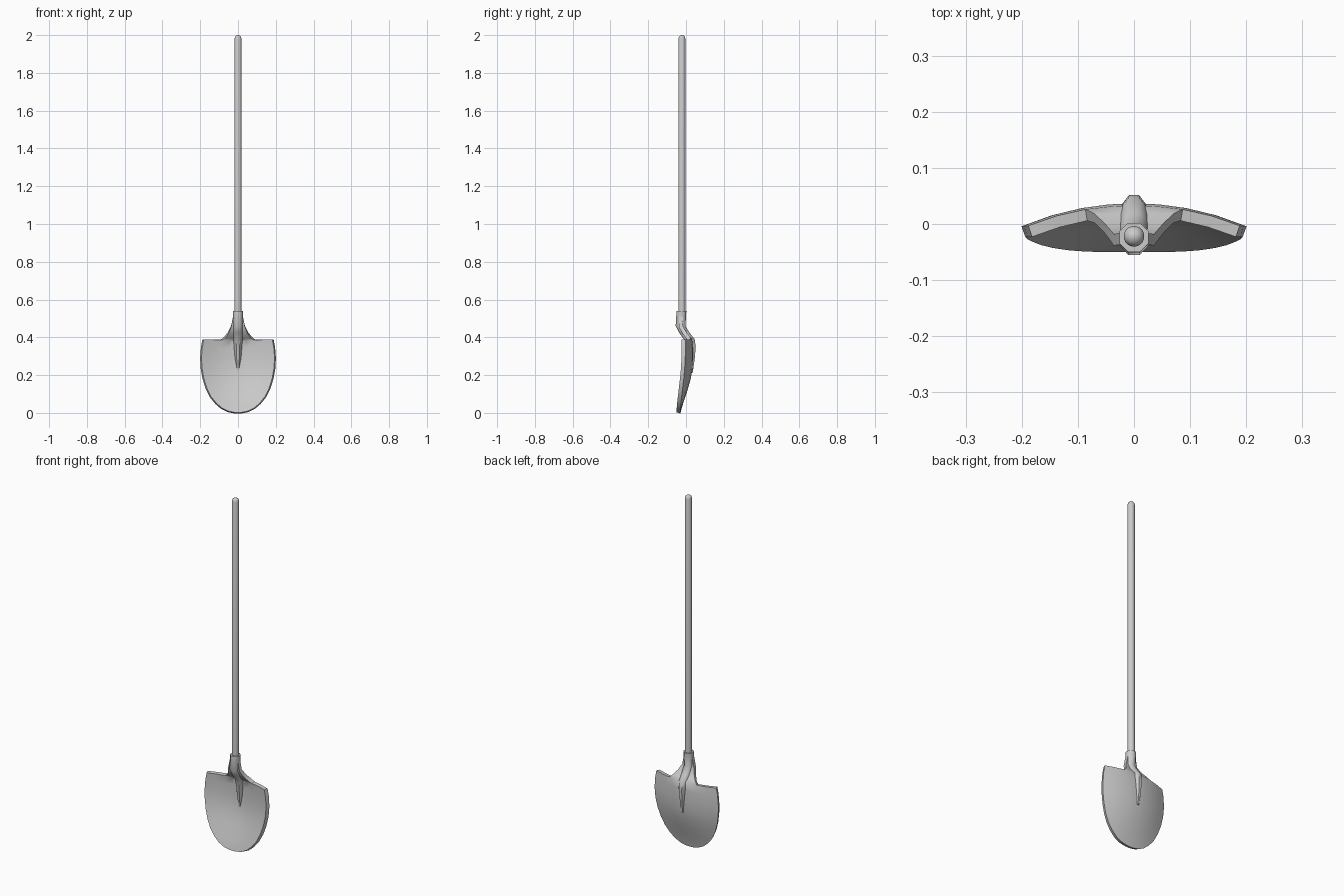
import bpy, bmesh, math

if "Cube" in bpy.data.objects:
    bpy.data.objects.remove(bpy.data.objects["Cube"])


def finish(bm, name, angle=40, thickness=0):
    bmesh.ops.recalc_face_normals(bm, faces=bm.faces)
    mesh = bpy.data.meshes.new(name)
    bm.to_mesh(mesh)
    bm.free()
    obj = bpy.data.objects.new(name, mesh)
    bpy.context.collection.objects.link(obj)
    bpy.ops.object.select_all(action='DESELECT')
    bpy.context.view_layer.objects.active = obj
    obj.select_set(True)
    if thickness:
        mod = obj.modifiers.new("thickness", 'SOLIDIFY')
        mod.thickness = thickness
        mod.offset = 0
        bpy.ops.object.modifier_apply(modifier=mod.name)
    bpy.ops.object.shade_smooth_by_angle(angle=math.radians(angle))
    return obj


def loft(name, stations, sides, angle):
    """Closed tube through rings given as (z, centre y, x radius, y radius)."""
    bm = bmesh.new()
    rings = []
    for z, cy, rx, ry in stations:
        ring = []
        for i in range(sides):
            a = 2 * math.pi * (i + 0.5) / sides
            ring.append(bm.verts.new((rx * math.cos(a), cy + ry * math.sin(a), z)))
        rings.append(ring)
    for a, b in zip(rings, rings[1:]):
        for i in range(sides):
            j = (i + 1) % sides
            bm.faces.new((a[i], a[j], b[j], b[i]))
    bm.faces.new(rings[0])
    bm.faces.new(rings[-1])
    return finish(bm, name, angle)


# Long round handle with a domed top
R, HY = 0.0185, -0.022
handle = [(0.46, HY, R, R), (1.982, HY, R, R)]
for d in (30, 55, 75):
    r = R * math.cos(math.radians(d))
    handle.append((1.982 + 0.018 * math.sin(math.radians(d)), HY, r, r))
handle.append((2.0, HY, 0.002, 0.002))
loft("handle", handle, 16, 50)

# Cranked socket that tapers into a ridge on the blade
loft("socket", [
    (0.215, 0.025, 0.009, 0.012),
    (0.28, 0.025, 0.017, 0.022),
    (0.35, 0.024, 0.023, 0.030),
    (0.39, 0.017, 0.026, 0.031),
    (0.425, -0.009, 0.027, 0.030),
    (0.46, -0.029, 0.027, 0.028),
    (0.54, -0.024, 0.028, 0.028)], 8, 50)

# Dished blade: rows of (z, half width, centre y, edge y)
rows = [
    (0.0, 0.018, -0.040, -0.040),
    (0.007, 0.053, -0.038, -0.040),
    (0.024, 0.088, -0.034, -0.039),
    (0.05, 0.118, -0.026, -0.037),
    (0.085, 0.146, -0.015, -0.033),
    (0.13, 0.168, 0.000, -0.028),
    (0.18, 0.184, 0.014, -0.022),
    (0.235, 0.194, 0.024, -0.017),
    (0.29, 0.197, 0.026, -0.014),
    (0.345, 0.193, 0.026, -0.013),
    (0.388, 0.185, 0.023, -0.013)]
cols = [0, 0.12, 0.23, 0.46, 0.73, 1]
cols = [-c for c in reversed(cols[1:])] + cols
bm = bmesh.new()
grid = []
for z, w, yc, ye in rows:
    grid.append([bm.verts.new((u * w, yc + (ye - yc) * abs(u) ** 2.1, z)) for u in cols])

# Shoulders curving up from the blade to the socket use the inner columns only
grid[-1:] = [grid[-1], ]
inner = grid[-1][2:-2]
for z, w, y in [(0.40, 0.070, 0.010), (0.425, 0.051, -0.009),
                (0.46, 0.036, -0.028), (0.51, 0.026, -0.027)]:
    grid.append([bm.verts.new((u / 0.46 * w, y, z)) for u in cols[2:-2]])
for k, (a, b) in enumerate(zip(grid, grid[1:])):
    if len(a) != len(b):
        a = inner
    for i in range(len(a) - 1):
        bm.faces.new((a[i], a[i + 1], b[i + 1], b[i]))
finish(bm, "blade", 45, 0.021)
